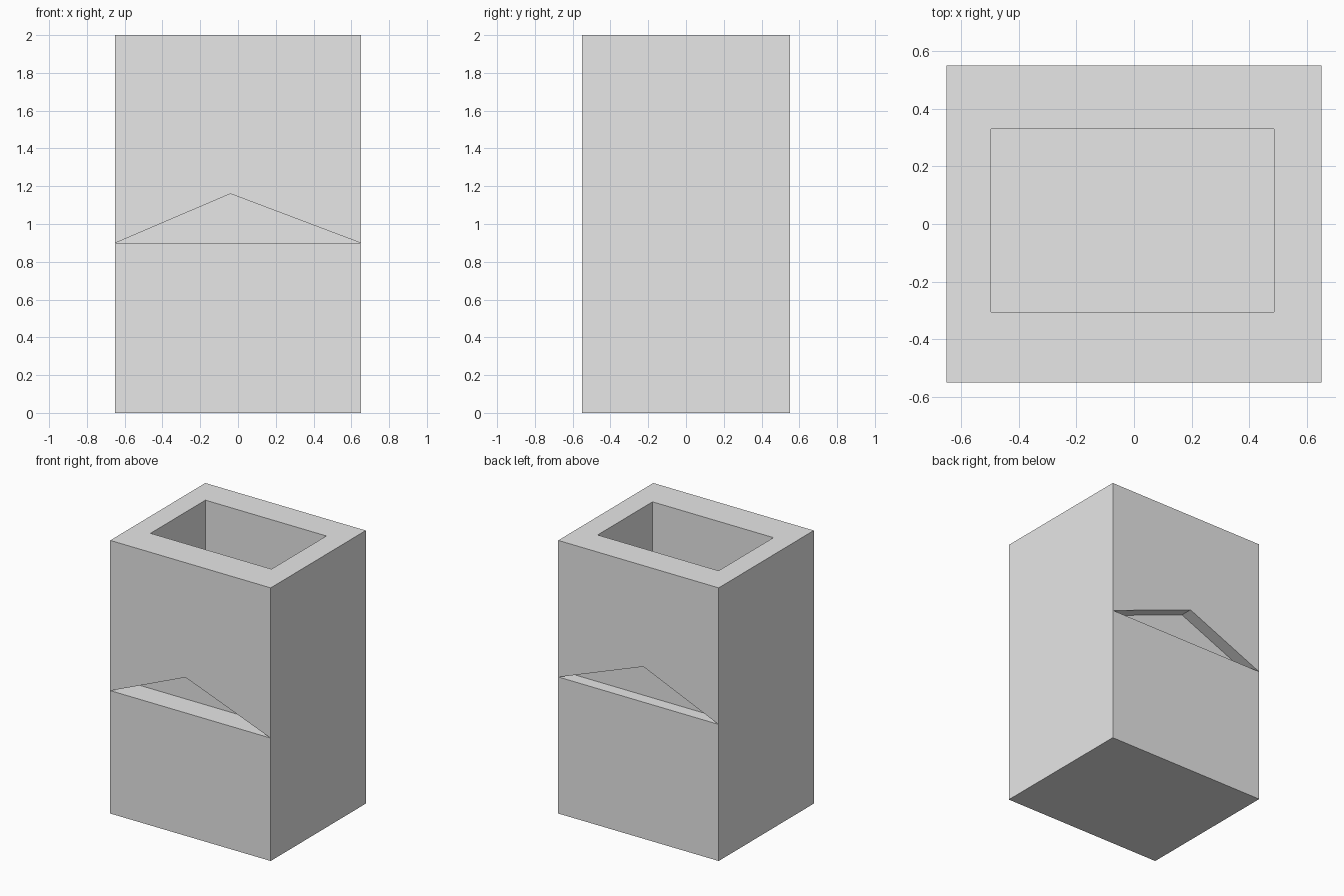
import bpy
import bmesh

default = bpy.data.objects.get("Cube")
if default:
    bpy.data.objects.remove(default, do_unlink=True)

# Single plain grey
GREY = (0.8, 0.8, 0.8, 1.0)
grey = bpy.data.materials.new("plain_grey")
grey.use_nodes = True
grey.diffuse_color = GREY
grey.node_tree.nodes["Principled BSDF"].inputs["Base Color"].default_value = GREY


def prism(name, outline, offset):
    """Extrude a flat outline of 3D points along an offset vector."""
    bm = bmesh.new()
    base = bm.faces.new([bm.verts.new(p) for p in outline])
    moved = bmesh.ops.extrude_face_region(bm, geom=[base], use_keep_orig=True)["geom"]
    tops = [v for v in moved if isinstance(v, bmesh.types.BMVert)]
    bmesh.ops.translate(bm, verts=tops, vec=offset)
    bmesh.ops.recalc_face_normals(bm, faces=bm.faces)
    mesh = bpy.data.meshes.new(name)
    bm.to_mesh(mesh)
    bm.free()
    mesh.materials.append(grey)
    obj = bpy.data.objects.new(name, mesh)
    bpy.context.collection.objects.link(obj)
    return obj


def box(name, x0, x1, y0, y1, z0, z1):
    outline = [(x0, y0, z0), (x1, y0, z0), (x1, y1, z0), (x0, y1, z0)]
    return prism(name, outline, (0, 0, z1 - z0))


def wedge(name, side, base_z, depth):
    """Triangular recess cutter entering the front (-1) or back (+1) wall."""
    outside = side * 0.75
    outline = [(-0.648, outside, base_z), (0.648, outside, base_z),
               (-0.04, outside, base_z + 0.26)]
    return prism(name, outline, (0, -side * (0.2 + depth), 0))


# Solid block, open pocket in the top, shallow triangles front and back
block = box("block", -0.65, 0.65, -0.55, 0.55, 0, 2)
cutters = [
    box("pocket_cutter", -0.495, 0.485, -0.305, 0.33, 0.25, 2.2),
    wedge("front_recess_cutter", -1, 0.9, 0.18),
    wedge("back_recess_cutter", 1, 1.0, 0.09),
]
for cutter in cutters:
    cutter.hide_render = True
    mod = block.modifiers.new(cutter.name, "BOOLEAN")
    mod.operation = "DIFFERENCE"
    mod.solver = "EXACT"
    mod.object = cutter

# Bake the cuts and remove the cutters
bpy.context.view_layer.update()
graph = bpy.context.evaluated_depsgraph_get()
carved = bpy.data.meshes.new_from_object(block.evaluated_get(graph))
block.modifiers.clear()
block.data = carved
for cutter in cutters:
    bpy.data.objects.remove(cutter, do_unlink=True)
